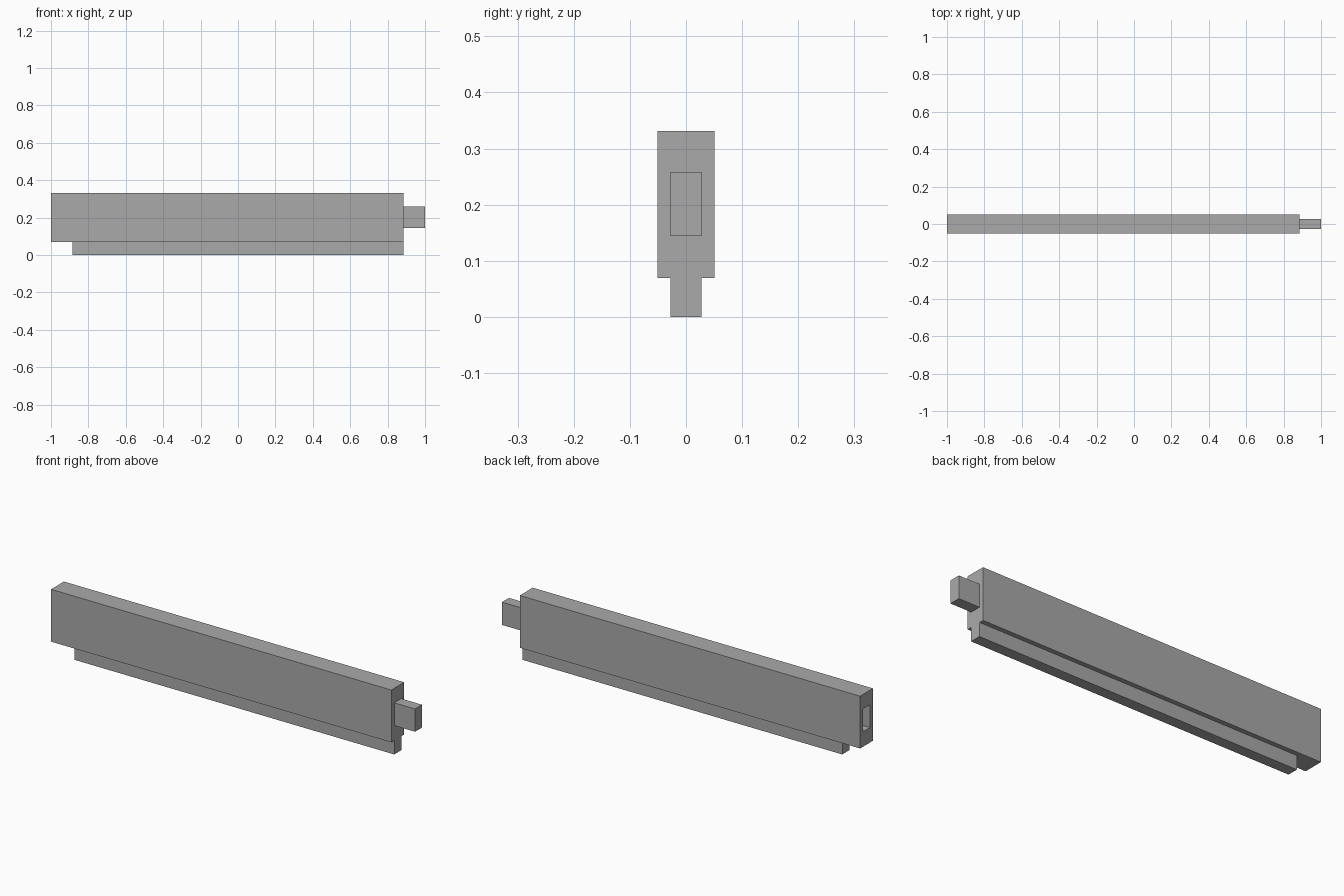
import bpy, bmesh
from mathutils import Vector

cube = bpy.data.objects.get("Cube")
if cube:
    bpy.data.objects.remove(cube, do_unlink=True)

grey = bpy.data.materials.new("plain grey")
grey.use_nodes = True
colour = (0.4, 0.4, 0.4, 1)
grey.diffuse_color = colour
grey.node_tree.nodes["Principled BSDF"].inputs["Base Color"].default_value = colour

SHOULDER = 0.885            # where the beam ends and the tenon starts
DEPTH = 1 - SHOULDER        # tenon length and socket depth
TENON_Y = 0.0277
TENON_Z = (0.1444, 0.2585)


def block(name, x, half_y, z, shape=None):
    """Box between two x and two z limits, optionally reshaped in bmesh."""
    bm = bmesh.new()
    bmesh.ops.create_cube(bm, size=1)
    for v in bm.verts:
        v.co = Vector((x[v.co.x > 0], half_y if v.co.y > 0 else -half_y, z[v.co.z > 0]))
    if shape:
        shape(bm)
    bmesh.ops.recalc_face_normals(bm, faces=bm.faces)
    mesh = bpy.data.meshes.new(name)
    bm.to_mesh(mesh)
    bm.free()
    mesh.materials.append(grey)
    obj = bpy.data.objects.new(name, mesh)
    bpy.context.collection.objects.link(obj)


def cut_socket(bm):
    """Sink a tenon-sized pocket into the -x end."""
    end = min(bm.faces, key=lambda f: f.calc_center_median().x)
    middle = end.calc_center_median().z
    bmesh.ops.inset_individual(bm, faces=[end], thickness=0.01)
    for v in end.verts:
        v.co.y = TENON_Y if v.co.y > 0 else -TENON_Y
        v.co.z = TENON_Z[v.co.z > middle]
    floor = bmesh.ops.extrude_discrete_faces(bm, faces=[end])["faces"][0]
    for v in floor.verts:
        v.co.x += DEPTH


# Main beam with socket, tongue underneath, tenon on the +x end
block("beam", (-1, SHOULDER), 0.051, (0.0695, 0.3315), cut_socket)
block("bottom_tongue", (-SHOULDER, SHOULDER), TENON_Y, (0, 0.0695))
block("end_tenon", (SHOULDER, 1), TENON_Y, TENON_Z)
